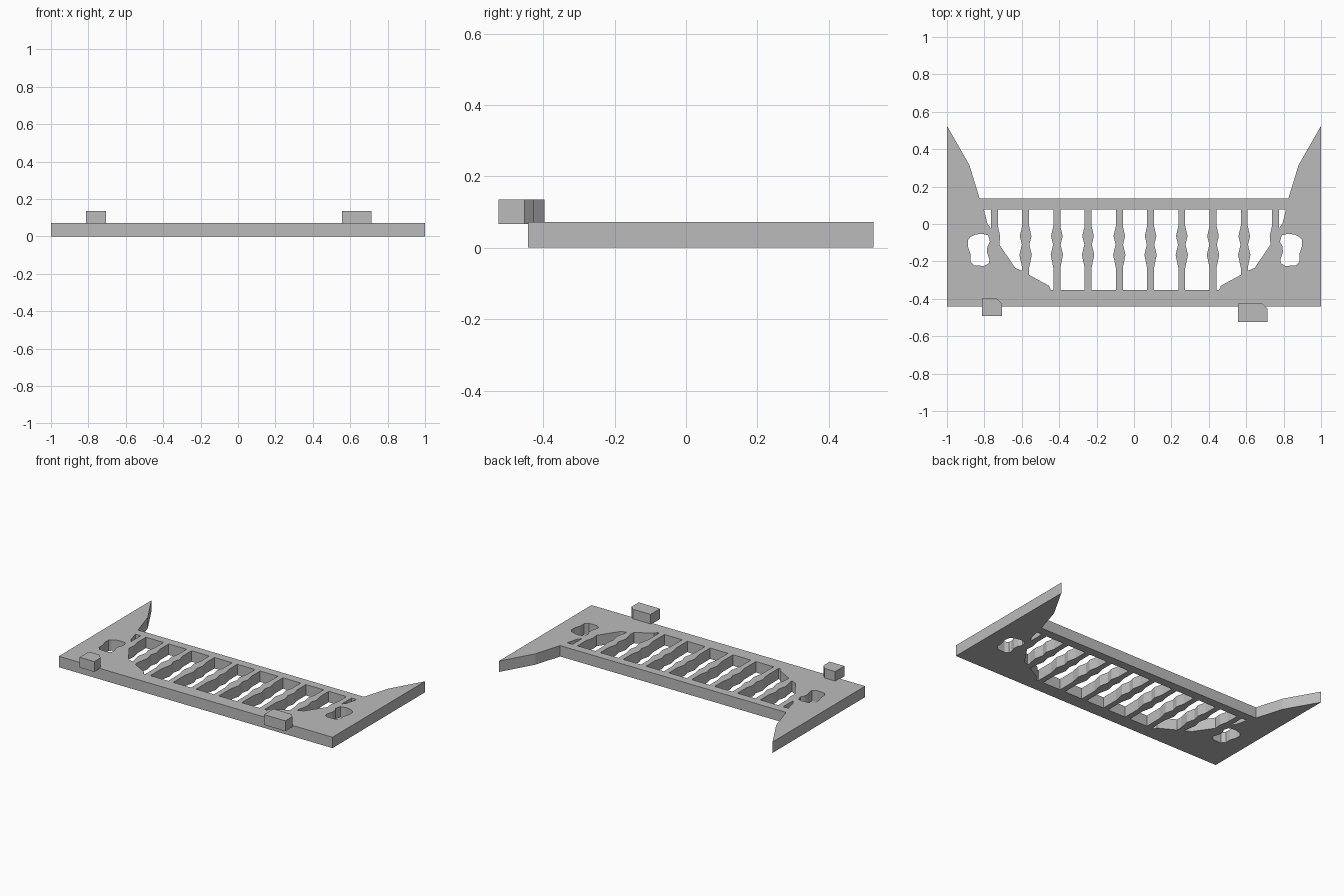
import bpy
import bmesh

cube = bpy.data.objects.get("Cube")
if cube:
    bpy.data.objects.remove(cube, do_unlink=True)

grey = bpy.data.materials.new("plain_grey")
grey.use_nodes = True
colour = (0.5, 0.5, 0.5, 1)
grey.diffuse_color = colour
grey.node_tree.nodes["Principled BSDF"].inputs["Base Color"].default_value = colour


def flat_part(name, loops, bottom, top):
    """Extrude an outline, with any further loops cut as holes."""
    curve = bpy.data.curves.new(name, "CURVE")
    curve.dimensions = "2D"
    curve.fill_mode = "BOTH"
    curve.extrude = (top - bottom) / 2
    for loop in loops:
        spline = curve.splines.new("POLY")
        spline.points.add(len(loop) - 1)
        for point, (x, y) in zip(spline.points, loop):
            point.co = (x, y, 0, 1)
        spline.use_cyclic_u = True
    helper = bpy.data.objects.new(name + "_outline", curve)
    bpy.context.collection.objects.link(helper)
    bpy.context.view_layer.update()
    mesh = bpy.data.meshes.new_from_object(helper.evaluated_get(bpy.context.evaluated_depsgraph_get()))
    bpy.data.objects.remove(helper, do_unlink=True)

    # Weld the caps to the walls and keep every face flat
    bm = bmesh.new()
    bm.from_mesh(mesh)
    bmesh.ops.remove_doubles(bm, verts=bm.verts, dist=0.0001)
    bmesh.ops.translate(bm, verts=bm.verts, vec=(0, 0, (bottom + top) / 2))
    bmesh.ops.recalc_face_normals(bm, faces=bm.faces)
    for face in bm.faces:
        face.smooth = False
        face.material_index = 0
    bm.to_mesh(mesh)
    bm.free()
    mesh.materials.clear()
    mesh.materials.append(grey)
    mesh.name = name
    part = bpy.data.objects.new(name, mesh)
    bpy.context.collection.objects.link(part)
    return part


# Bar profile as half width and y, from the top rail down
PITCH = 0.167
BAR = [(0.0185, 0.078), (0.0185, -0.01), (0.031, -0.065), (0.02, -0.11),
       (0.033, -0.165), (0.0185, -0.235), (0.0185, -0.352)]


def slot(index, bottom=(), left_end=-1, right_end=-1):
    """Opening between two neighbouring bars, with an optional cut-off floor."""
    a, b = (index - 0.5) * PITCH, (index + 0.5) * PITCH
    left = [(a + w, y) for w, y in BAR if y > left_end]
    right = [(b - w, y) for w, y in BAR if y > right_end]
    return left + list(bottom) + right[::-1]


# Openings of one half: sloped end slots, narrow slit and grip hole
side_holes = [
    slot(-4, [(-0.725, -0.11), (-0.64, -0.235), (-0.604, -0.25)], -0.09, -0.24),
    slot(-3, [(-0.566, -0.272), (-0.46, -0.33), (-0.45, -0.352)], -0.25),
    slot(-2), slot(-1),
    [(-0.808, 0.078), (-0.77, 0.078), (-0.77, -0.023), (-0.788, 0.0)],
    [(-0.785, -0.06), (-0.82, -0.052), (-0.855, -0.057), (-0.88, -0.07),
     (-0.893, -0.085), (-0.893, -0.12), (-0.88, -0.16), (-0.88, -0.2),
     (-0.86, -0.222), (-0.805, -0.224), (-0.78, -0.21), (-0.778, -0.19),
     (-0.791, -0.15), (-0.789, -0.12), (-0.775, -0.095)],
]
holes = [slot(0)] + side_holes + [[(-x, y) for x, y in h] for h in side_holes]
holes = [[(x + 0.005, y) for x, y in h] for h in holes]

# Plate outline with two pointed horns at the back
half = [(1, -0.442), (1, 0.525), (0.88, 0.315), (0.825, 0.135)]
outline = half + [(-x, y) for x, y in reversed(half)]
flat_part("grille_plate", [outline] + holes, 0, 0.072)


def peg(name, x0, x1, y0, y1, chamfer):
    loop = [(x0, y0), (x1, y0), (x1, y1 - chamfer), (x1 - chamfer, y1), (x0, y1)]
    flat_part(name, [loop], 0.067, 0.135)


# Front pegs, each with one clipped corner
peg("right_peg", -0.812, -0.705, -0.493, -0.397, 0.03)
peg("left_peg", 0.557, 0.713, -0.525, -0.426, 0.026)
